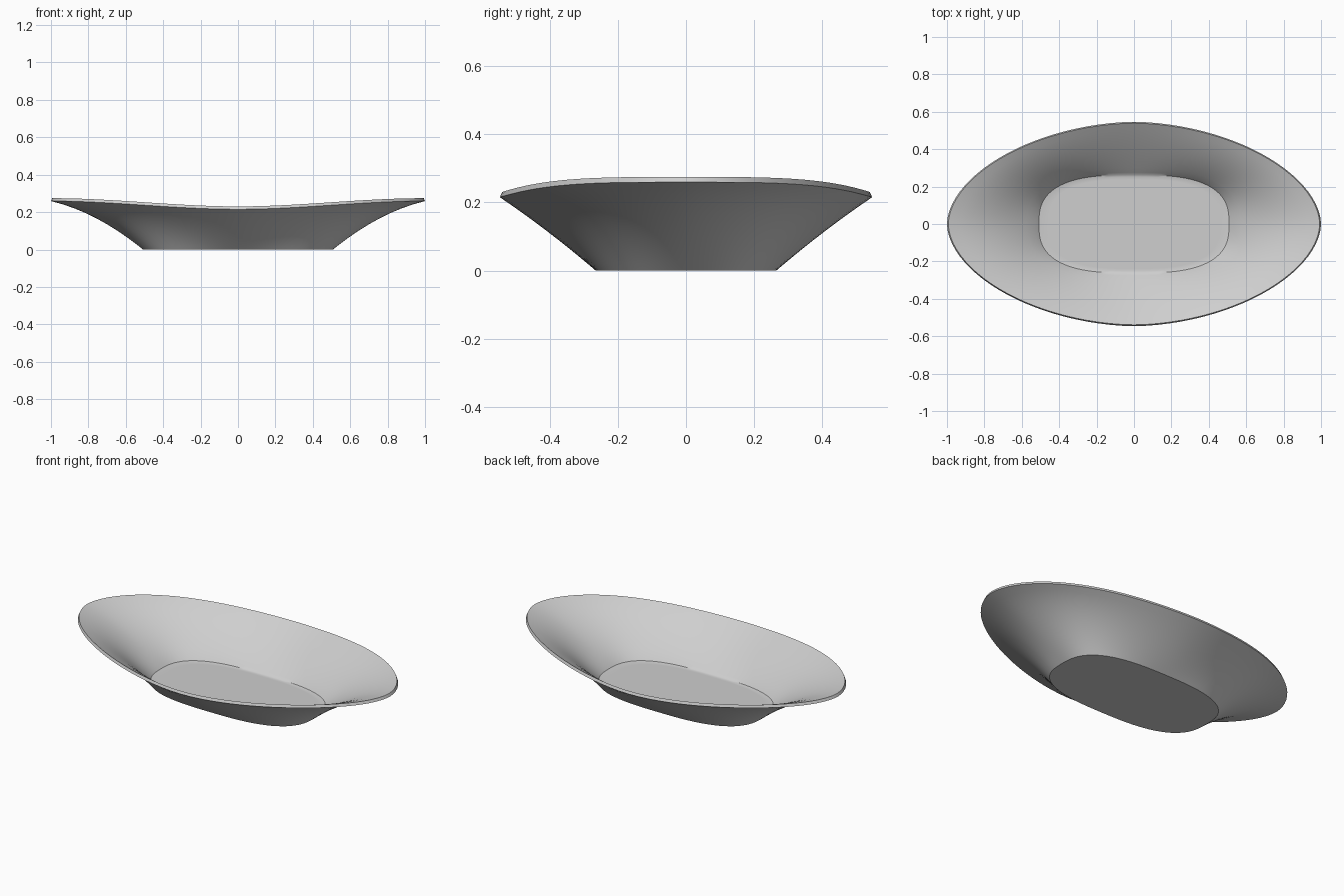
import bpy, bmesh, math

if "Cube" in bpy.data.objects:
    bpy.data.objects.remove(bpy.data.objects["Cube"])

N = 96          # segments around
WALL = [0, .06, .15, .26, .38, .5, .62, .74, .87, 1]
THICK = 0.0155


def superellipse(a, rx, ry, p):
    c, s = math.cos(a), math.sin(a)
    e = 2 / p
    return (rx * math.copysign(abs(c) ** e, c), ry * math.copysign(abs(s) ** e, s))


def polar(a, rx, ry, p):
    # superellipse point on the ray of a stretched angle, for even spacing
    c, s = math.cos(a), math.sin(a)
    r = (abs(c) ** p + abs(s) ** p) ** (-1 / p)
    return rx * c * r, ry * s * r


def wall_point(a, r):
    # blend from the squarish foot to the oval rim; ends rise and flare
    bx, by = polar(a, 0.508, 0.265, 2.8)
    rx, ry = polar(a, 1.0, 0.546, 1.83)
    u = min(1, abs(rx))
    k = u * u * (3 - 2 * u)
    h = 0.215 + 0.044 * k
    flare = 0.12 + 0.43 * k
    return (bx + (rx - bx) * r, by + (ry - by) * r,
            h * r * (1 + flare * (1 - r)))


bm = bmesh.new()
angles = [2 * math.pi * i / N for i in range(N)]


def ring(fn):
    return [bm.verts.new(fn(a)) for a in angles]


def inner(a, r):
    # inner skin: shifted up and slightly towards the middle
    x, y, z = wall_point(a, r)
    d = math.hypot(x, y)
    f = (d - 0.007) / d
    return x * f, y * f, z + THICK


def floor(a, s):
    x, y, _ = wall_point(a, 0)
    return x * s, y * s, THICK


# outside wall, rim, inside wall, softened floor edge
rings = [ring(lambda a, r=r: wall_point(a, r)) for r in WALL]
rings += [ring(lambda a, r=r: inner(a, r)) for r in reversed(WALL[1:])]
rings.append(ring(lambda a: (*inner(a, 0.015)[:2], THICK + 0.003)))
rings.append(ring(lambda a: floor(a, 0.95)))
rings.append(ring(lambda a: floor(a, 0.90)))
for lo, hi in zip(rings, rings[1:]):
    for i in range(N):
        j = (i + 1) % N
        bm.faces.new((lo[i], lo[j], hi[j], hi[i]))
bm.faces.new(rings[-1])
bm.faces.new(list(reversed(rings[0])))
bmesh.ops.recalc_face_normals(bm, faces=bm.faces)

mesh = bpy.data.meshes.new("oval_dish")
bm.to_mesh(mesh)
bm.free()
dish = bpy.data.objects.new("oval_dish", mesh)
bpy.context.collection.objects.link(dish)

mat = bpy.data.materials.new("light grey")
mat.diffuse_color = (0.62, 0.62, 0.62, 1)
mat.use_nodes = True
mat.node_tree.nodes["Principled BSDF"].inputs["Base Color"].default_value = mat.diffuse_color
mesh.materials.append(mat)

bpy.context.view_layer.objects.active = dish
dish.select_set(True)
bpy.ops.object.shade_smooth_by_angle(angle=math.radians(32))
